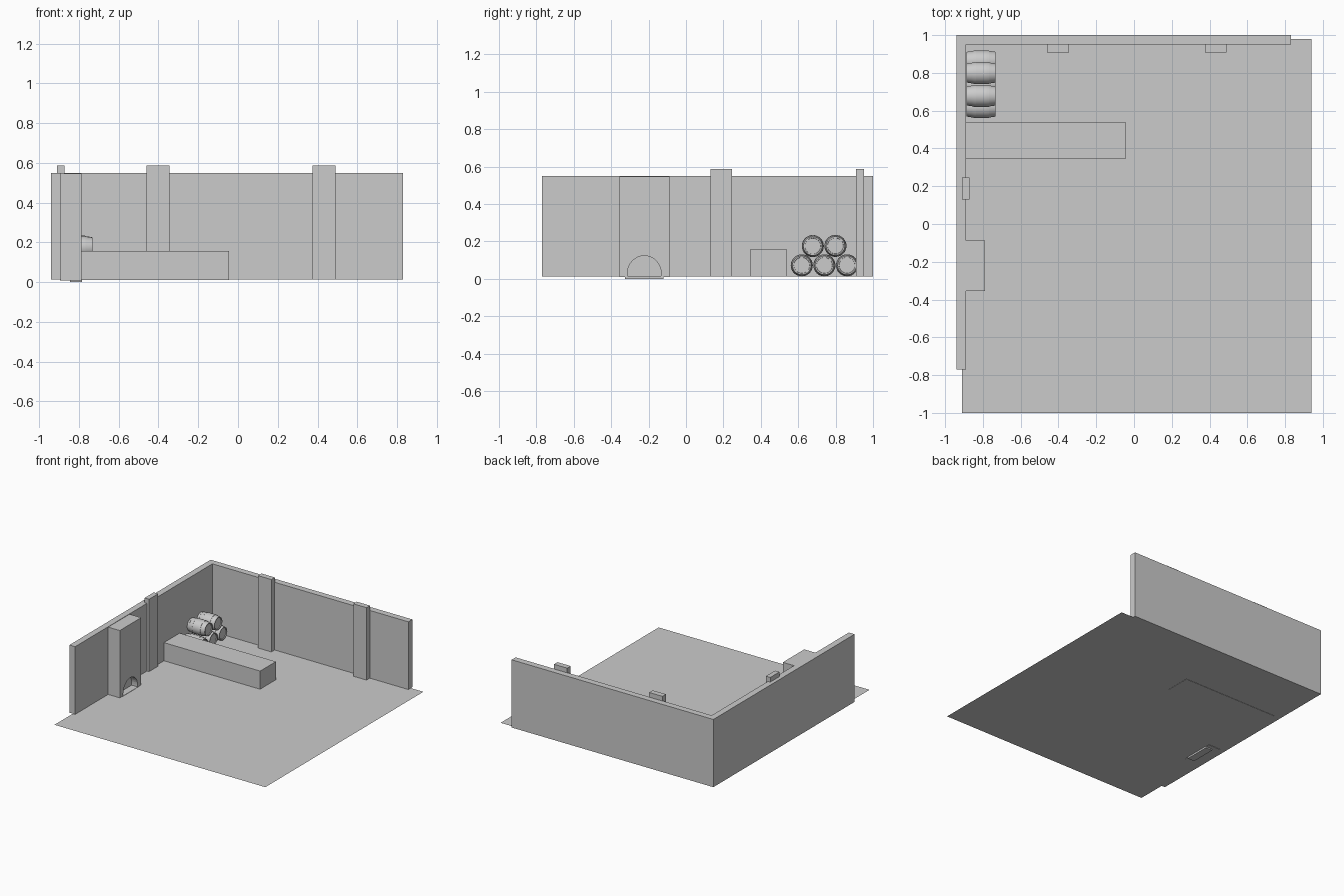
import bpy, bmesh
from math import sin, cos, pi

if "Cube" in bpy.data.objects:
    bpy.data.objects.remove(bpy.data.objects["Cube"])

FLOOR = 0.013


def make(name, bm):
    bmesh.ops.recalc_face_normals(bm, faces=bm.faces)
    me = bpy.data.meshes.new(name)
    bm.to_mesh(me)
    bm.free()
    ob = bpy.data.objects.new(name, me)
    bpy.context.collection.objects.link(ob)
    return ob


def prism(name, pts, offset):
    """Extrude a planar polygon of 3D points along an offset."""
    bm = bmesh.new()
    face = bm.faces.new([bm.verts.new(p) for p in pts])
    ext = bmesh.ops.extrude_face_region(bm, geom=[face], use_keep_orig=True)
    verts = [g for g in ext["geom"] if isinstance(g, bmesh.types.BMVert)]
    bmesh.ops.translate(bm, verts=verts, vec=offset)
    return make(name, bm)


def box(name, x0, x1, y0, y1, z0, z1):
    pts = [(x0, y0, z0), (x1, y0, z0), (x1, y1, z0), (x0, y1, z0)]
    return prism(name, pts, (0, 0, z1 - z0))


# Floor: a single sheet
bm = bmesh.new()
bm.faces.new([bm.verts.new(p) for p in
              [(-0.91, -1, FLOOR), (0.94, -1, FLOOR), (0.94, 0.98, FLOOR), (-0.91, 0.98, FLOOR)]])
make("floor", bm)

# L-shaped left and back walls
outline = [(-0.94, -0.77), (-0.89, -0.77), (-0.89, 0.95), (0.83, 0.95), (0.83, 1.0), (-0.94, 1.0)]
prism("walls", [(x, y, FLOOR) for x, y in outline], (0, 0, 0.55 - FLOOR))

# Wall posts
for i, x in enumerate((-0.402, 0.433)):
    box(f"back_post_{i + 1}", x - 0.058, x + 0.058, 0.909, 0.953, FLOOR, 0.587)
box("left_post", -0.911, -0.872, 0.13, 0.245, FLOOR, 0.587)

# Bar counter
box("counter", -0.89, -0.046, 0.343, 0.54, 0.011, 0.157)

# Fireplace with an arched recess and a hearth slab
fireplace = box("fireplace", -0.895, -0.788, -0.356, -0.088, 0.010, 0.547)
arch = [(-0.84, -0.313, -0.02), (-0.84, -0.133, -0.02)]
arch += [(-0.84, -0.223 + 0.09 * cos(pi * i / 16), 0.03 + 0.093 * sin(pi * i / 16)) for i in range(17)]
cutter = prism("arch_cutter", arch, (0.1, 0, 0))
mod = fireplace.modifiers.new("recess", "BOOLEAN")
mod.operation = "DIFFERENCE"
mod.solver = "EXACT"
mod.object = cutter
bpy.context.view_layer.objects.active = fireplace
bpy.ops.object.modifier_apply(modifier="recess")
bpy.data.objects.remove(cutter)
box("hearth", -0.845, -0.785, -0.325, -0.12, 0.0, 0.015)


# Barrels: bulged, hooped profile spun around the x axis
half = [(0.071, 0.0), (0.071, 0.042), (0.077, 0.043), (0.077, 0.050),
        (0.060, 0.0535), (0.060, 0.0525), (0.042, 0.056), (0.042, 0.0575), (0.028, 0.0590),
        (0.028, 0.0580)]
profile = half + [(-x, r) for x, r in reversed(half)]


def barrel(name, cy, cz, cx=-0.809, n=32):
    bm = bmesh.new()
    verts = [bm.verts.new((x, r, 0)) for x, r in profile]
    edges = [bm.edges.new(p) for p in zip(verts, verts[1:])]
    bmesh.ops.spin(bm, geom=verts + edges, cent=(0, 0, 0), axis=(1, 0, 0),
                   angle=2 * pi, steps=n, use_duplicate=False)
    bmesh.ops.remove_doubles(bm, verts=bm.verts, dist=0.0001)
    ob = make(name, bm)
    ob.location = (cx, cy, cz)
    bpy.ops.object.select_all(action="DESELECT")
    ob.select_set(True)
    bpy.context.view_layer.objects.active = ob
    bpy.ops.object.shade_smooth_by_angle(angle=0.5)


stack = [(0.619, 0.072), (0.740, 0.072), (0.861, 0.072), (0.678, 0.175), (0.799, 0.176)]
for i, (y, z) in enumerate(stack):
    barrel(f"barrel_{i + 1}", y, z)
